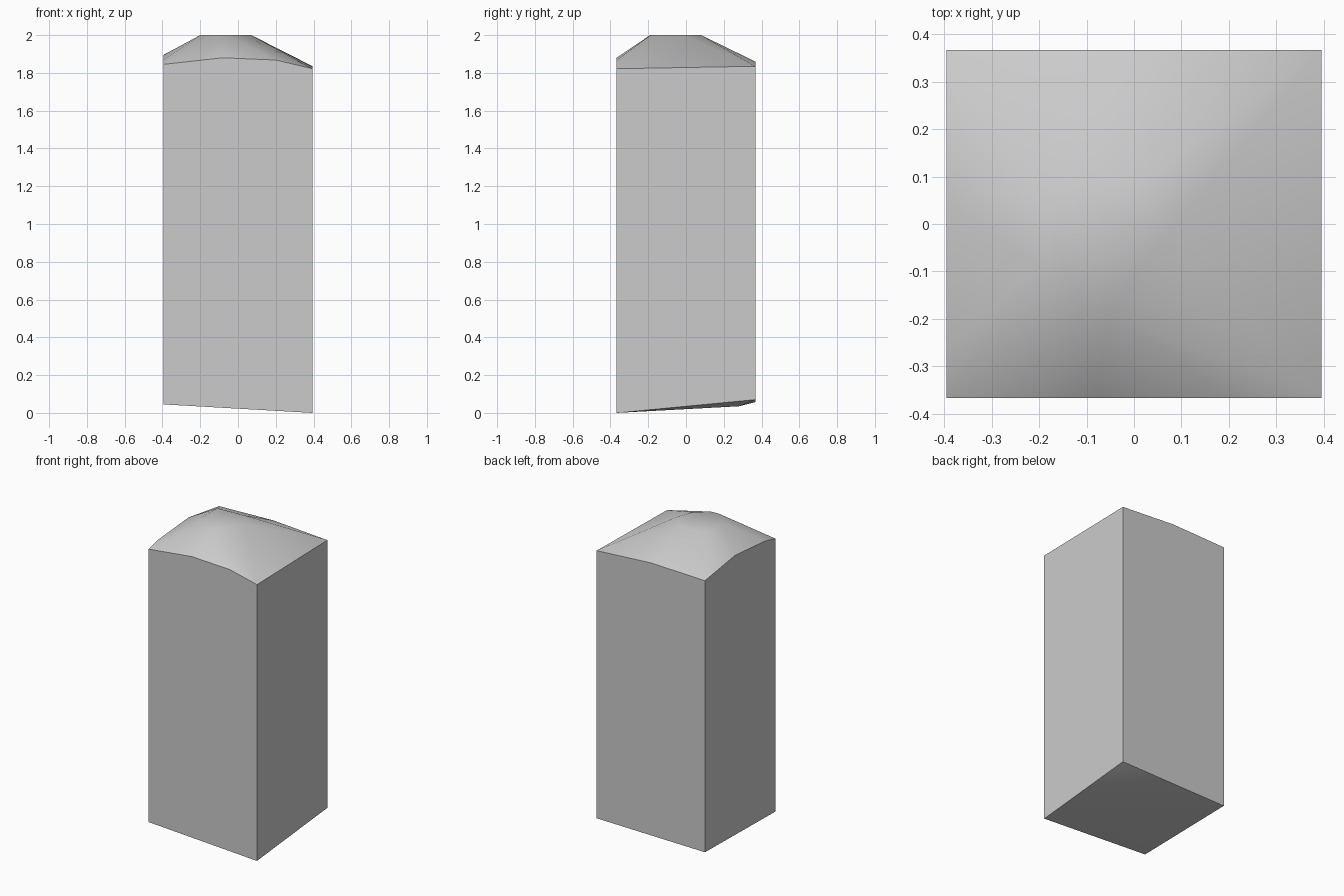
import bpy
import bmesh
import math

cube = bpy.data.objects.get("Cube")
if cube:
    bpy.data.objects.remove(cube, do_unlink=True)

# Half width and half depth of the block
W, D = 0.395, 0.367

# Sloping foot: four corners and one low point near the raised corner
foot = [(-W, -D, 0.045), (W, -D, 0.0), (W, D, 0.07), (-W, D, 0.057),
        (0.30, 0.28, 0.035)]

# Gently arched upper rim of the four walls
front_rim = [(x, -D, z) for x, z in
             ((-W, 1.845), (-0.08, 1.88), (0.2, 1.868), (W, 1.822))]
back_rim = [(x, D, z) for x, z in ((W, 1.835), (0.0, 1.86), (-W, 1.848))]
side_rim = [(-W, y, z) for y, z in ((0.05, 1.895), (-0.26, 1.87))]

# Small flat crown of the cap
crown = [(x, y, 2.0) for x, y in
         ((-0.2, -0.09), (-0.11, -0.19), (-0.05, -0.187), (0.03, -0.12),
          (0.07, -0.02), (0.0, 0.08), (-0.2, 0.07))]

# Skin the block around all of these points
bm = bmesh.new()
for point in foot + front_rim + back_rim + side_rim + crown:
    bm.verts.new(point)
bmesh.ops.convex_hull(bm, input=bm.verts[:])
bmesh.ops.dissolve_limit(bm, angle_limit=math.radians(0.5),
                         verts=bm.verts[:], edges=bm.edges[:])
bmesh.ops.recalc_face_normals(bm, faces=bm.faces[:])

mesh = bpy.data.meshes.new("stone_block")
bm.to_mesh(mesh)
bm.free()
block = bpy.data.objects.new("stone_block", mesh)
bpy.context.collection.objects.link(block)

# Plain grey surface
grey = bpy.data.materials.new("plain_grey")
grey.use_nodes = True
colour = (0.6, 0.6, 0.6, 1.0)
grey.diffuse_color = colour
grey.node_tree.nodes["Principled BSDF"].inputs["Base Color"].default_value = colour
mesh.materials.append(grey)

# Soft cap with crisp wall edges
bpy.ops.object.select_all(action="DESELECT")
block.select_set(True)
bpy.context.view_layer.objects.active = block
bpy.ops.object.shade_smooth_by_angle(angle=math.radians(35))
